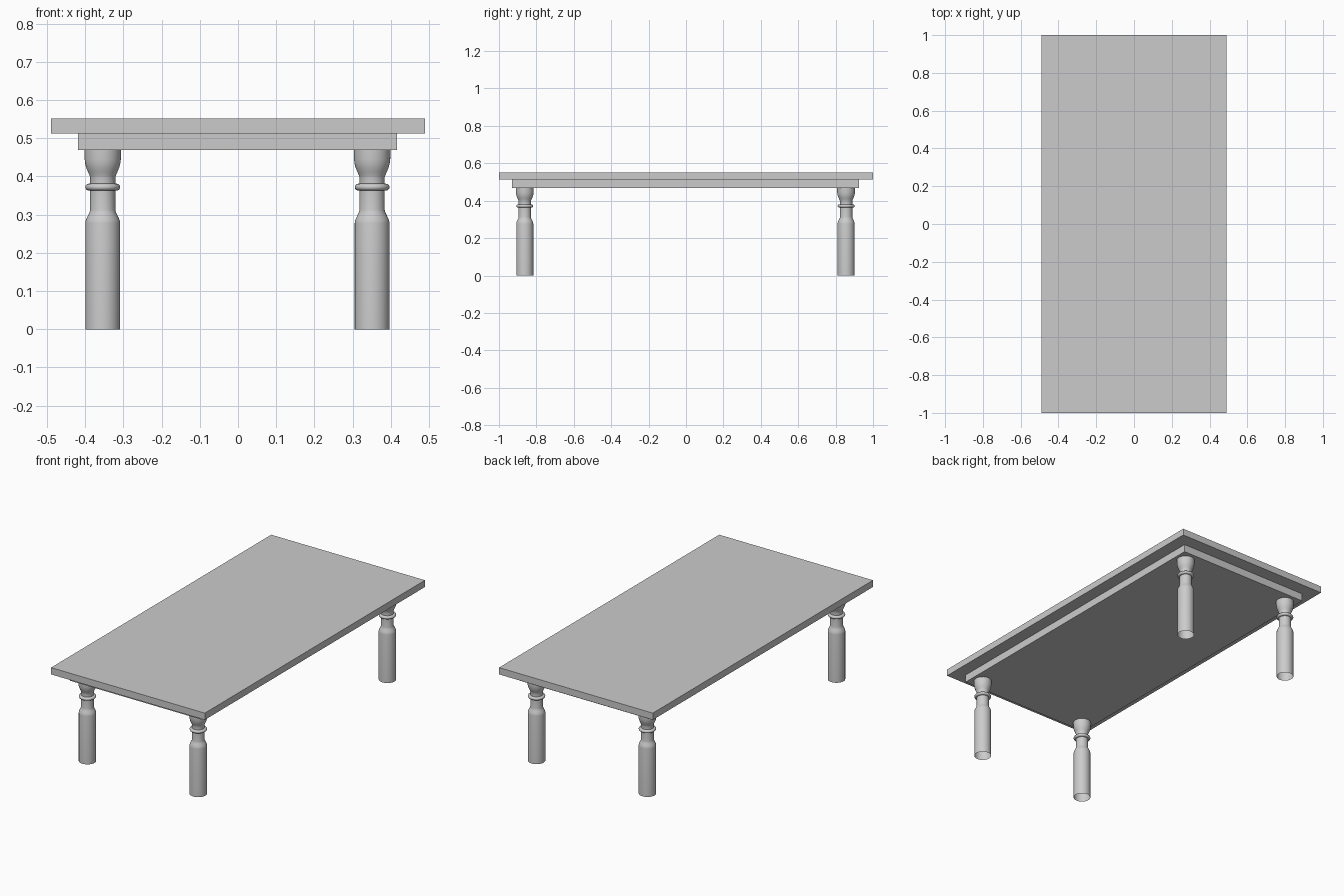
import bpy, bmesh, math

if "Cube" in bpy.data.objects:
    bpy.data.objects.remove(bpy.data.objects["Cube"])

CX, CY = -0.0015, -0.003   # base sits very slightly off the top's centre


def box(name, x, y, z0, z1, hx, hy):
    bm = bmesh.new()
    bmesh.ops.create_cube(bm, size=1)
    for v in bm.verts:
        v.co = (x + v.co.x * 2 * hx, y + v.co.y * 2 * hy, z0 + (v.co.z + 0.5) * (z1 - z0))
    me = bpy.data.meshes.new(name)
    bm.to_mesh(me)
    bm.free()
    ob = bpy.data.objects.new(name, me)
    bpy.context.collection.objects.link(ob)


def lathe_mesh(name, profile, sides=40):
    # open-ended turned surface
    bm = bmesh.new()
    rings = [[bm.verts.new((r * math.cos(2 * math.pi * i / sides),
                            r * math.sin(2 * math.pi * i / sides), z))
              for i in range(sides)] for r, z in profile]
    for a, b in zip(rings, rings[1:]):
        for i in range(sides):
            j = (i + 1) % sides
            bm.faces.new((a[i], a[j], b[j], b[i]))
    me = bpy.data.meshes.new(name)
    bm.to_mesh(me)
    bm.free()
    return me


# Top and solid apron
box("table_top", 0, 0, 0.513, 0.552, 0.489, 1.0)
box("apron", CX, CY, 0.469, 0.513, 0.4175, 0.927)

# Turned leg profile: shaft, shoulder, neck, bead, flared capital
bead = [(0.036 + 0.0095 * math.sin(t), 0.372 - 0.009 * math.cos(t))
        for t in [math.pi * k / 8 for k in range(9)]]
profile = ([(0.0455, 0), (0.0455, 0.278), (0.0445, 0.285), (0.039, 0.297),
            (0.0345, 0.306), (0.033, 0.313), (0.033, 0.363)] + bead +
           [(0.033, 0.381), (0.033, 0.398), (0.0345, 0.403), (0.039, 0.413),
            (0.0435, 0.424), (0.046, 0.434), (0.0475, 0.446), (0.048, 0.469)])
leg_mesh = lathe_mesh("leg", profile)

# Four legs
for ys, yn in ((-1, "front"), (1, "back")):
    for xs, xn in ((-1, "left"), (1, "right")):
        leg = bpy.data.objects.new(f"{yn}_{xn}_leg", leg_mesh)
        leg.location = (CX + xs * 0.3525, CY + ys * 0.859, 0)
        bpy.context.collection.objects.link(leg)

# Smooth shading that keeps hard creases
bpy.ops.object.select_all(action='DESELECT')
leg.select_set(True)
bpy.context.view_layer.objects.active = leg
bpy.ops.object.shade_smooth_by_angle(angle=math.radians(40))
